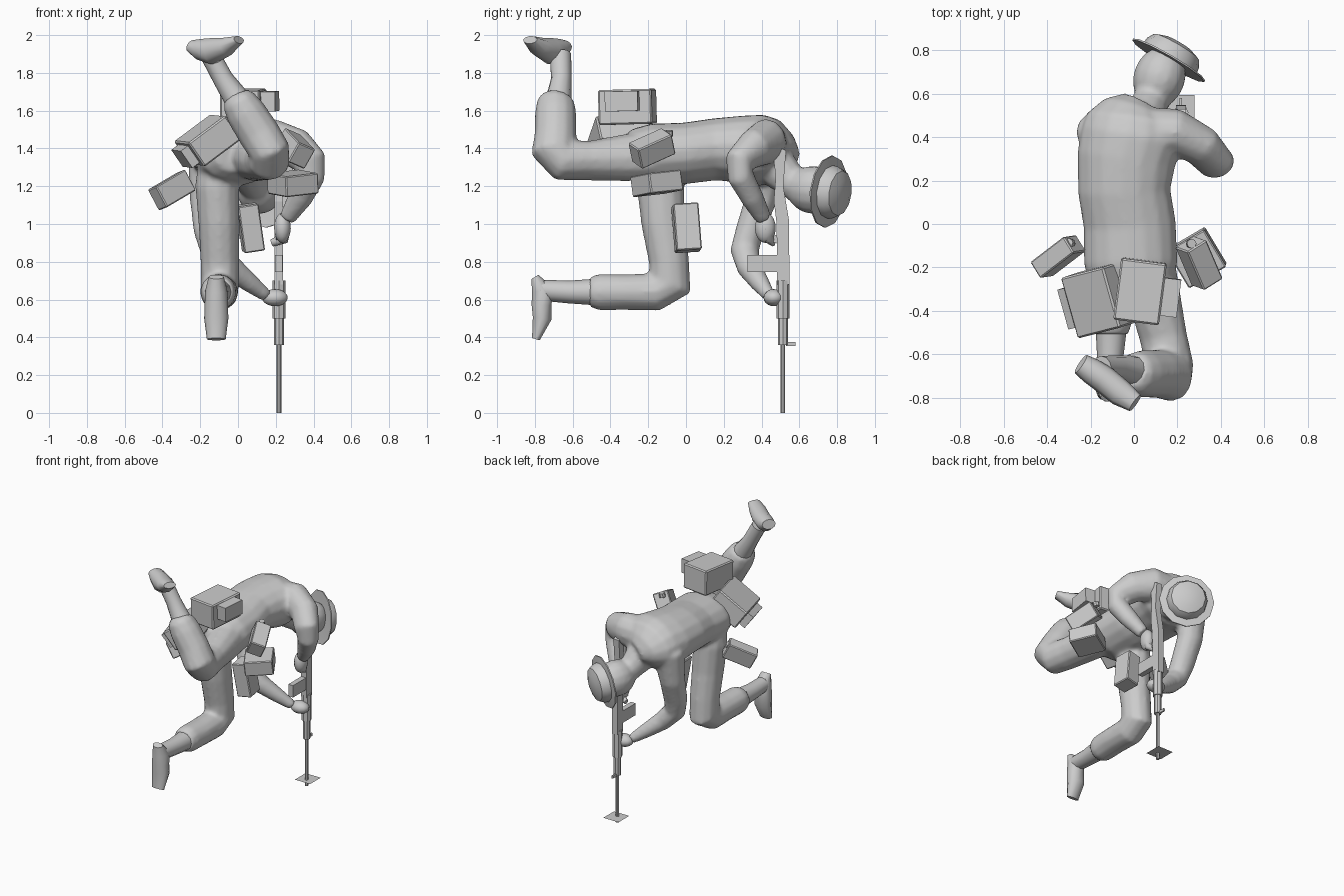
import bpy, bmesh, math
from mathutils import Vector, Matrix

grey = bpy.data.materials.new("plain_grey")
grey.diffuse_color = (0.6, 0.6, 0.6, 1)


def finish(name, bm, smooth=None):
    """Turn a bmesh into a named object with the single material."""
    bmesh.ops.recalc_face_normals(bm, faces=bm.faces)
    me = bpy.data.meshes.new(name)
    bm.to_mesh(me)
    bm.free()
    me.materials.append(grey)
    ob = bpy.data.objects.new(name, me)
    bpy.context.collection.objects.link(ob)
    if smooth:
        bpy.ops.object.select_all(action='DESELECT')
        ob.select_set(True)
        bpy.context.view_layer.objects.active = ob
        bpy.ops.object.shade_smooth_by_angle(angle=math.radians(smooth))
    return ob


def loft(name, rings, ref, sides=12, smooth=60):
    """Tube through rings (x, y, z, radius along ref, radius across ref)."""
    bm = bmesh.new()
    pts = [Vector(r[:3]) for r in rings]
    loops = []
    for i, r in enumerate(rings):
        t = (pts[min(i + 1, len(pts) - 1)] - pts[max(i - 1, 0)]).normalized()
        u = Vector(ref)
        u = (u - t * u.dot(t)).normalized()
        v = t.cross(u)
        loops.append([bm.verts.new(pts[i] + u * r[3] * math.cos(a) + v * r[4] * math.sin(a))
                      for a in (2 * math.pi * k / sides for k in range(sides))])
    for a, b in zip(loops, loops[1:]):
        for k in range(sides):
            j = (k + 1) % sides
            bm.faces.new((a[k], a[j], b[j], b[k]))
    bm.faces.new(loops[0])
    bm.faces.new(loops[-1])
    return finish(name, bm, smooth)


def box(name, centre, size, xdir=(1, 0, 0), zdir=(0, 0, 1), bevel=0.0):
    """Box whose local x follows xdir and whose top leans toward zdir."""
    x = Vector(xdir).normalized()
    z = Vector(zdir)
    z = (z - x * z.dot(x)).normalized()
    m = Matrix((x, z.cross(x), z)).transposed().to_4x4()
    bm = bmesh.new()
    bmesh.ops.create_cube(bm, size=1)
    bmesh.ops.scale(bm, vec=size, verts=bm.verts)
    if bevel:
        bmesh.ops.bevel(bm, geom=bm.edges[:], offset=bevel, segments=1, affect='EDGES')
    bmesh.ops.transform(bm, matrix=Matrix.Translation(centre) @ m, verts=bm.verts)
    return finish(name, bm)


def ball(name, centre, radii, turn=(0, 0, 1)):
    """Ellipsoid with its local z along turn."""
    bm = bmesh.new()
    bmesh.ops.create_uvsphere(bm, u_segments=14, v_segments=10, radius=1)
    bmesh.ops.scale(bm, vec=radii, verts=bm.verts)
    q = Vector((0, 0, 1)).rotation_difference(Vector(turn)).to_matrix().to_4x4()
    bmesh.ops.transform(bm, matrix=Matrix.Translation(centre) @ q, verts=bm.verts)
    return finish(name, bm, 60)


def lathe(name, profile, centre, axis, sides=12, smooth=40):
    """Spin (radius, height) pairs around axis."""
    bm = bmesh.new()
    vs = [bm.verts.new((r, 0, h)) for r, h in profile]
    es = [bm.edges.new(p) for p in zip(vs, vs[1:])]
    bmesh.ops.spin(bm, geom=vs + es, cent=(0, 0, 0), axis=(0, 0, 1),
                   angle=2 * math.pi, steps=sides)
    bmesh.ops.remove_doubles(bm, verts=bm.verts, dist=1e-4)
    q = Vector((0, 0, 1)).rotation_difference(Vector(axis)).to_matrix().to_4x4()
    bmesh.ops.transform(bm, matrix=Matrix.Translation(centre) @ q, verts=bm.verts)
    return finish(name, bm, smooth)


# Torso, from seat to neck base
body = [loft("body", [
    (0.0, -0.34, 1.365, 0.12, 0.09), (-0.01, -0.28, 1.37, 0.19, 0.135),
    (-0.015, -0.18, 1.365, 0.218, 0.167), (-0.02, 0.0, 1.375, 0.215, 0.163),
    (-0.045, 0.15, 1.395, 0.215, 0.165), (-0.035, 0.30, 1.395, 0.23, 0.18),
    (-0.01, 0.40, 1.39, 0.24, 0.19), (0.0, 0.475, 1.385, 0.225, 0.168),
    (0.01, 0.525, 1.375, 0.16, 0.115), (0.03, 0.56, 1.365, 0.09, 0.06)], (1, 0, 0.12), 16)]
body.append(loft("neck", [(0.03, 0.46, 1.32, 0.12, 0.12), (0.075, 0.56, 1.225, 0.085, 0.09),
                          (0.11, 0.64, 1.19, 0.095, 0.11)], (1, 0, 0)))
body.append(ball("head", (0.117, 0.675, 1.18), (0.12, 0.13, 0.145), (0.3, 0.9, -0.05)))

# Arms
body.append(loft("right_arm", [
    (0.06, 0.42, 1.42, 0.12, 0.13), (0.19, 0.425, 1.435, 0.107, 0.122),
    (0.31, 0.36, 1.40, 0.095, 0.107), (0.38, 0.28, 1.33, 0.077, 0.092),
    (0.385, 0.29, 1.25, 0.072, 0.077), (0.33, 0.35, 1.14, 0.062, 0.067),
    (0.26, 0.41, 1.03, 0.045, 0.045)], (0, 1, 0)))
body.append(loft("left_arm", [
    (-0.06, 0.41, 1.42, 0.11, 0.13), (-0.155, 0.425, 1.33, 0.10, 0.12),
    (-0.165, 0.40, 1.14, 0.085, 0.092), (-0.15, 0.34, 0.97, 0.077, 0.087),
    (-0.125, 0.31, 0.86, 0.077, 0.077), (-0.04, 0.335, 0.77, 0.067, 0.067),
    (0.06, 0.39, 0.69, 0.052, 0.052), (0.15, 0.44, 0.62, 0.035, 0.035)], (0, 1, 0)))

# Kneeling leg and raised leg, in loose trousers
body.append(loft("left_leg", [
    (-0.10, -0.15, 1.36, 0.11, 0.11), (-0.11, -0.135, 1.20, 0.117, 0.127),
    (-0.10, -0.12, 1.00, 0.11, 0.117), (-0.095, -0.09, 0.80, 0.104, 0.107),
    (-0.095, -0.085, 0.685, 0.102, 0.122), (-0.10, -0.16, 0.64, 0.102, 0.102),
    (-0.10, -0.32, 0.64, 0.10, 0.095), (-0.105, -0.46, 0.64, 0.095, 0.097),
    (-0.105, -0.51, 0.64, 0.08, 0.08)], (1, 0, 0)))
body.append(loft("right_leg", [
    (0.06, -0.16, 1.37, 0.12, 0.14), (0.09, -0.32, 1.35, 0.122, 0.127),
    (0.135, -0.52, 1.335, 0.114, 0.102), (0.165, -0.66, 1.34, 0.112, 0.112),
    (0.165, -0.70, 1.39, 0.11, 0.122), (0.11, -0.69, 1.48, 0.112, 0.112),
    (0.04, -0.69, 1.59, 0.107, 0.11), (0.005, -0.69, 1.65, 0.092, 0.10),
    (-0.01, -0.685, 1.68, 0.07, 0.07)], (1, 0, 0.6)))

# Merge the body parts into one blended skin
bpy.ops.object.select_all(action='DESELECT')
for ob in body:
    ob.select_set(True)
bpy.context.view_layer.objects.active = body[0]
bpy.ops.object.join()
remesh = body[0].modifiers.new("blend", 'REMESH')
remesh.mode = 'VOXEL'
remesh.voxel_size = 0.014
remesh.use_smooth_shade = True
soften = body[0].modifiers.new("soften", 'SMOOTH')
soften.factor, soften.iterations = 0.5, 6

# Round brimmed hat
lathe("hat", [(0, 0.085), (0.07, 0.08), (0.12, 0.062), (0.138, 0.03), (0.142, 0.0),
              (0.192, -0.006), (0.192, -0.014), (0.14, -0.01), (0, -0.01)],
      (0.165, 0.763, 1.17), (0.5, 0.86, -0.12))

# Hands
ball("right_hand", (0.235, 0.42, 0.98), (0.045, 0.055, 0.08))
loft("right_fingers", [(0.25, 0.42, 0.98, 0.03, 0.03), (0.24, 0.44, 0.92, 0.025, 0.03),
                       (0.18, 0.46, 0.90, 0.015, 0.02)], (0, 1, 0), 8)
ball("left_hand", (0.195, 0.465, 0.61), (0.07, 0.055, 0.045))

# Boots: shafts and feet
loft("left_boot_shaft", [(-0.105, -0.48, 0.64, 0.072, 0.07), (-0.11, -0.62, 0.64, 0.06, 0.06),
                         (-0.115, -0.77, 0.65, 0.055, 0.055)], (1, 0, 0))
loft("left_foot", [(-0.115, -0.80, 0.72, 0.04, 0.022), (-0.115, -0.758, 0.65, 0.058, 0.062),
                   (-0.115, -0.765, 0.57, 0.062, 0.055), (-0.115, -0.762, 0.50, 0.064, 0.052),
                   (-0.115, -0.795, 0.39, 0.05, 0.022)], (1, 0, 0), 10)
loft("right_boot_shaft", [(-0.005, -0.675, 1.66, 0.068, 0.068), (-0.08, -0.66, 1.77, 0.054, 0.054),
                          (-0.15, -0.665, 1.90, 0.057, 0.052)], (0, 1, 0))
loft("right_foot", [(-0.245, -0.645, 1.94, 0.05, 0.035), (-0.20, -0.675, 1.925, 0.06, 0.058),
                    (-0.14, -0.715, 1.915, 0.064, 0.072), (-0.06, -0.78, 1.94, 0.062, 0.05),
                    (0.005, -0.825, 1.975, 0.045, 0.022)], (0.6, 0.8, 0), 10)

# Rifle: stock and receiver profile, extruded across x
bm = bmesh.new()
outline = [(0.455, 1.42), (0.53, 1.39), (0.515, 1.2), (0.545, 1.02), (0.548, 0.68),
           (0.482, 0.68), (0.48, 1.0), (0.465, 1.12), (0.475, 1.25)]
face = bm.faces.new([bm.verts.new((0.193, y, z)) for y, z in outline])
ext = bmesh.ops.extrude_face_region(bm, geom=[face])
bmesh.ops.translate(bm, vec=(0.046, 0, 0),
                    verts=[v for v in ext["geom"] if isinstance(v, bmesh.types.BMVert)])
finish("rifle_stock", bm)
for part, z0, z1, r in (("rifle_barrel", 0.0, 0.36, 0.012), ("rifle_foregrip", 0.36, 0.50, 0.026),
                        ("rifle_handguard", 0.50, 0.70, 0.034)):
    lathe(part, [(0, z0), (r, z0), (r, z1), (0, z1)], (0.217, 0.513, 0), (0, 0, 1), 8)
box("rifle_magazine", (0.215, 0.41, 0.79), (0.04, 0.17, 0.09))
box("rifle_grip", (0.215, 0.45, 0.93), (0.03, 0.08, 0.04), (1, 0, 0), (0, 0.4, 1))
box("rifle_sight", (0.215, 0.555, 0.365), (0.012, 0.05, 0.02))

# Thin square plate near the muzzle
bm = bmesh.new()
bmesh.ops.create_grid(bm, x_segments=1, y_segments=1, size=0.064,
                      matrix=Matrix.Translation((0.215, 0.53, 0.045)))
finish("muzzle_plate", bm)

# Packs on the back
ax, az = (1, -0.13, 0), (0.02, -0.03, 1)
box("upper_pack", (0.028, -0.31, 1.62), (0.212, 0.285, 0.185), ax, az, 0.008)
box("upper_pack_pocket", (0.165, -0.338, 1.65), (0.085, 0.175, 0.105), ax, az)
bx, bz = (0.78, 0.2, 0.58), (-0.55, -0.18, 0.80)
box("side_pack", (-0.16, -0.35, 1.443), (0.25, 0.29, 0.155), bx, bz, 0.008)
box("side_pack_pocket", (-0.27, -0.378, 1.365), (0.07, 0.19, 0.11), bx, bz)

# Belt pouches
box("left_pouch", (-0.35, -0.15, 1.18), (0.215, 0.09, 0.125), (0.17, 0.13, 0.10), (-0.4, 0, 1), 0.006)
box("right_upper_pouch", (0.30, -0.18, 1.40), (0.11, 0.21, 0.12), (0.8, 0.5, -0.35), (0.4, -0.28, 1), 0.006)
box("right_lower_pouch", (0.29, -0.155, 1.215), (0.20, 0.20, 0.11), (0.85, 0.5, 0.1), (0.1, -0.05, 1), 0.006)
for part, spot, up in (("left_pouch_cap", (-0.29, -0.09, 1.235), (-0.4, 0.1, 0.9)),
                       ("right_pouch_cap", (0.26, -0.09, 1.465), (0.2, 0.0, 1))):
    lathe(part, [(0, 0), (0.022, 0), (0.022, 0.03), (0, 0.03)], spot, up, 8)
box("hanging_pouch", (0.065, 0.003, 0.98), (0.11, 0.135, 0.25), (1, 0.1, 0.15), (-0.15, -0.08, 1), 0.006)
